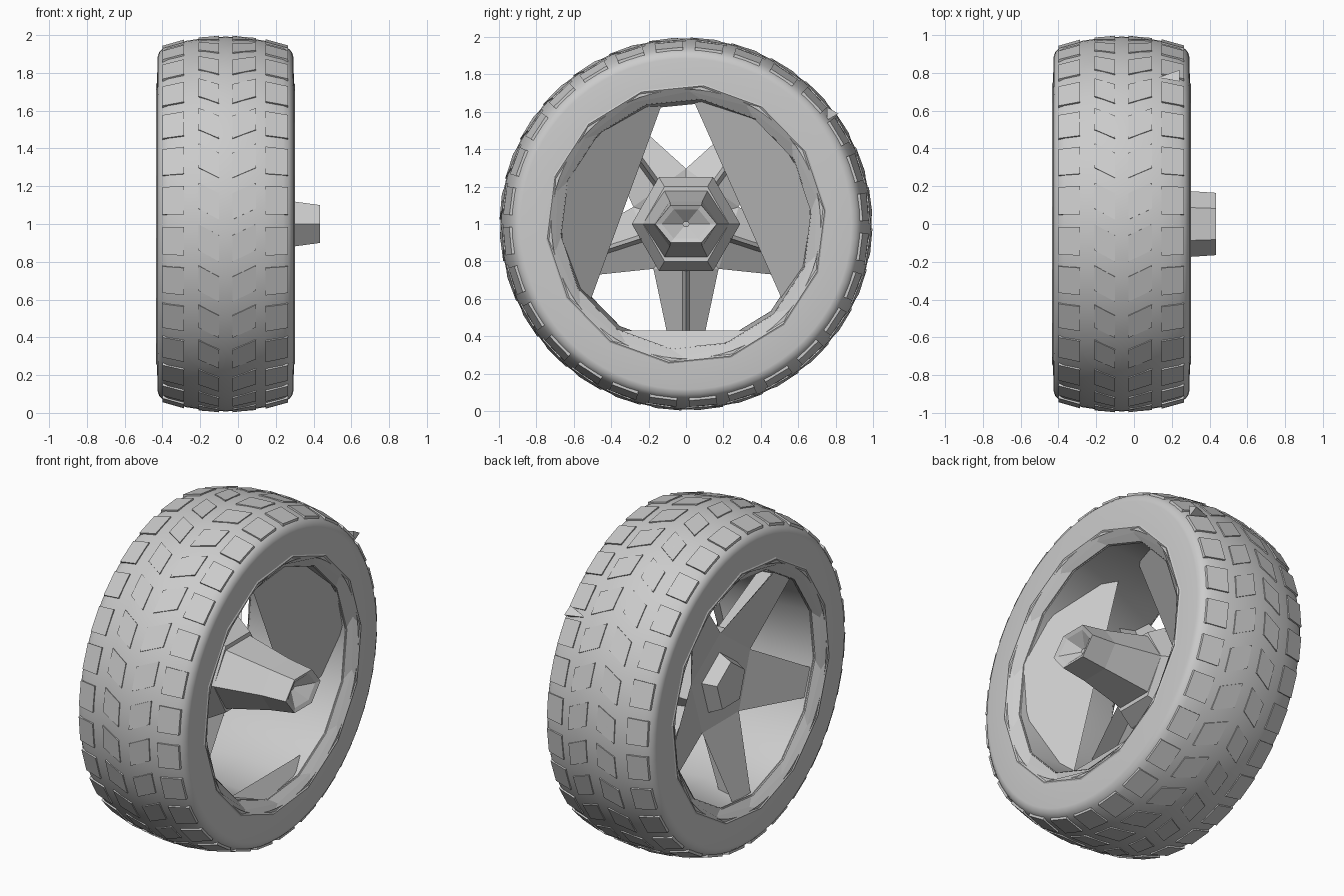
import bpy, bmesh
from math import sin, cos, acos, pi, radians
from mathutils import Vector

cube = bpy.data.objects.get("Cube")
if cube:
    bpy.data.objects.remove(cube, do_unlink=True)

GREY = (0.6, 0.6, 0.6, 1)
grey = bpy.data.materials.new("plain_grey")
grey.use_nodes = True
grey.diffuse_color = GREY
grey.node_tree.nodes["Principled BSDF"].inputs["Base Color"].default_value = GREY


def polar(x, r, a, squash=1.0):
    """Point around the wheel axis."""
    return Vector((x, r * cos(a), 1 + r * sin(a) * squash))


def ring(x, r, n, phase=0.0, squash=1.0):
    return [polar(x, r, phase + 2 * pi * i / n, squash) for i in range(n)]


def finish(name, bm, smooth=None, recalc=True):
    if recalc:
        bmesh.ops.recalc_face_normals(bm, faces=bm.faces)
    mesh = bpy.data.meshes.new(name)
    bm.to_mesh(mesh)
    bm.free()
    mesh.materials.append(grey)
    ob = bpy.data.objects.new(name, mesh)
    bpy.context.collection.objects.link(ob)
    if smooth:
        bpy.ops.object.select_all(action='DESELECT')
        ob.select_set(True)
        bpy.context.view_layer.objects.active = ob
        bpy.ops.object.shade_smooth_by_angle(angle=radians(smooth))


def loft(bm, rings, caps=False):
    rows = [[bm.verts.new(p) for p in r] for r in rings]
    for a, b in zip(rows, rows[1:]):
        for i in range(len(a)):
            j = (i + 1) % len(a)
            bm.faces.new((a[i], a[j], b[j], b[i]))
    if caps:
        bm.faces.new(rows[0])
        bm.faces.new(rows[-1])


# Tyre: rounded crown, nearly flat sidewalls with tight corners
MID = -0.065


def crown(x):
    return 0.992 - 0.046 * ((x - MID) / 0.3) ** 2


profile = [(-0.43, 0.72), (-0.425, 0.885), (-0.423, 0.895), (-0.416, 0.912), (-0.4, 0.927)]
profile += [(x, crown(x)) for x in (-0.37, -0.27, -0.16, MID, 0.03, 0.14, 0.24)]
profile += [(0.27, 0.927), (0.284, 0.912), (0.291, 0.895), (0.293, 0.885), (0.297, 0.72)]
bm = bmesh.new()
loft(bm, [ring(x, r, 72) for x, r in profile])
finish("tyre", bm, smooth=40)


# Tread rows: thin skewed blocks following the crown
def tread_row(name, x0, x1, half_angle, skew, height, offset, count=28):
    bm = bmesh.new()
    for k in range(count):
        a = 2 * pi * (k + offset) / count
        corners = [(x0, a - half_angle - skew), (x1, a - half_angle + skew),
                   (x1, a + half_angle + skew), (x0, a + half_angle - skew)]
        loft(bm, [[polar(x, crown(x) + h, t) for x, t in corners]
                  for h in (-0.03, height)], caps=True)
    finish(name, bm)


tread_row("shoulder_tread_right", -0.4, -0.285, 0.078, 0.0, 0.009, 0.42)
tread_row("shoulder_tread_left", 0.145, 0.265, 0.078, 0.0, 0.009, 0.42)
tread_row("middle_tread_right", -0.21, -0.1, 0.07, 0.03, 0.006, 0.45)
tread_row("middle_tread_left", -0.03, 0.095, 0.07, -0.03, 0.006, 0.45)

# Small stray spike on the tread
bm = bmesh.new()
loft(bm, [ring(0.13, 0.001, 3), ring(0.24, 0.04, 3)], caps=True)
bmesh.ops.translate(bm, verts=bm.verts, vec=(0, 0.775, 0.59))
finish("tread_spike", bm)

# Rim lips: faceted bands stepping from sidewalls into the barrel
for name, x, s in (("rim_lip_inner", 0.297, 1), ("rim_lip_outer", -0.43, -1)):
    bm = bmesh.new()
    loft(bm, [ring(x - 0.01 * s, 0.77, 14, 0.1), ring(x + 0.004 * s, 0.745, 14, 0.1),
              ring(x - 0.02 * s, 0.71, 14, 0.2), ring(x - 0.05 * s, 0.67, 14, 0.1)])
    finish(name, bm)

# Barrel: faceted wall through the wheel
bm = bmesh.new()
loft(bm, [ring(0.255, 0.675, 14, 0.1), ring(-0.1, 0.65, 14, 0.1),
          ring(-0.39, 0.675, 14, 0.1)])
finish("rim_barrel", bm, smooth=30)

# Shelves: flat sloping segments closing parts of the barrel
WALL = 0.67
for name, angle, d, x_in, x_out in (("shelf_front", 160, 0.34, 0.0, 0.25),
                                    ("shelf_back", 24, 0.305, 0.0, 0.25),
                                    ("shelf_bottom", 270, 0.57, 0.19, 0.25)):
    span = acos(d / WALL)
    mid = radians(angle)
    bm = bmesh.new()
    points = []
    for i in range(9):
        t = span * (i / 4 - 1)
        x = x_in + (x_out - x_in) * (WALL * cos(t) - d) / (WALL - d)
        points.append(bm.verts.new(polar(x, WALL, mid + t)))
    bm.faces.new(points)
    finish(name, bm, recalc=False)

# Spokes: five star points with a thin inner rib, dished toward the hub
for k in range(5):
    a = -pi / 2 + 2 * pi * k / 5
    out, side = Vector((0, cos(a), sin(a))), Vector((0, -sin(a), cos(a)))
    sections = []
    for r, half, x in ((0.1, 0.08, -0.22), (0.24, 0.174, -0.23), (0.66, 0.085, -0.37)):
        base = Vector((x, 0, 1)) + out * r
        sections.append([base + side * w + Vector((depth, 0, 0)) for w, depth in
                         ((half, 0), (-half, 0), (-0.02, 0.05), (0, 0.15), (0.02, 0.05))])
    bm = bmesh.new()
    loft(bm, sections, caps=True)
    finish("spoke_%d" % (k + 1), bm)

# Hub: six-sided flare behind the spokes and a five-sided outer block
bm = bmesh.new()
loft(bm, [ring(-0.3, 0.14, 5, pi / 2), ring(-0.2, 0.19, 5, pi / 2)], caps=True)
finish("hub_cap", bm)
bm = bmesh.new()
loft(bm, [ring(-0.21, 0.29, 6), ring(-0.1, 0.29, 6), ring(0.0, 0.23, 6)], caps=True)
finish("hub", bm)

# Axle: tapered six-sided stub with a hollow end
bm = bmesh.new()
loft(bm, [ring(-0.1, 0.25, 6, 0, 0.9), ring(0.28, 0.175, 6, 0, 0.8),
          ring(0.434, 0.165, 6, 0, 0.7), ring(0.424, 0.13, 6, 0, 0.7),
          ring(0.36, 0.02, 6, 0, 0.7)], caps=True)
finish("axle", bm)
